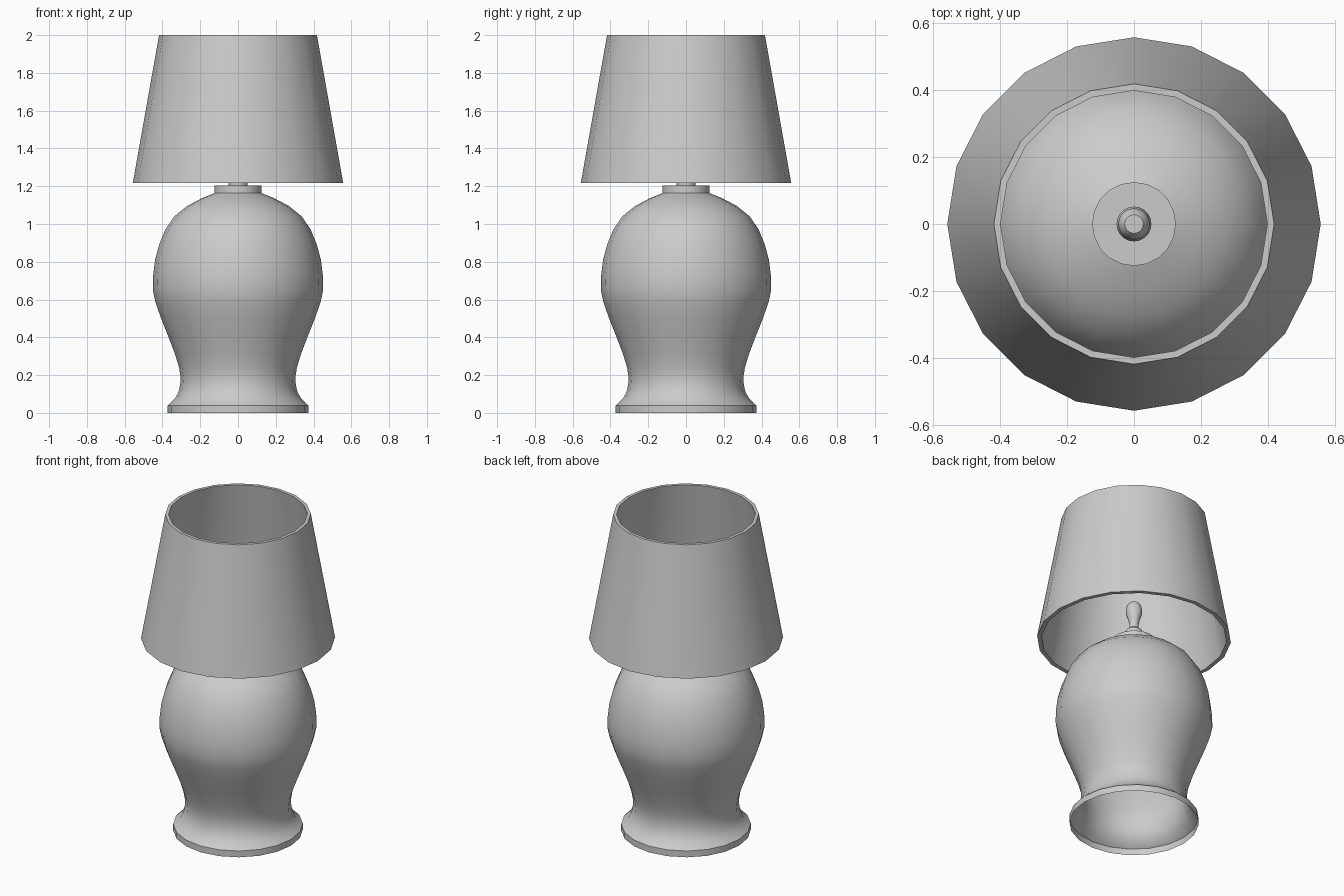
import bpy, bmesh, math

if "Cube" in bpy.data.objects:
    bpy.data.objects.remove(bpy.data.objects["Cube"])

SIDES = 20


def lathe(name, profile, closed=False, cap_top=False):
    """Revolve (radius, z) points around the z axis."""
    bm = bmesh.new()
    rings = []
    for r, z in profile:
        rings.append([bm.verts.new((r * math.cos(2 * math.pi * i / SIDES),
                                    r * math.sin(2 * math.pi * i / SIDES), z))
                      for i in range(SIDES)])
    pairs = list(zip(rings, rings[1:]))
    if closed:
        pairs.append((rings[-1], rings[0]))
    for a, b in pairs:
        for i in range(SIDES):
            j = (i + 1) % SIDES
            bm.faces.new((a[i], a[j], b[j], b[i]))
    if cap_top:
        bm.faces.new(rings[-1])
    mesh = bpy.data.meshes.new(name)
    bm.to_mesh(mesh)
    bm.free()
    obj = bpy.data.objects.new(name, mesh)
    bpy.context.collection.objects.link(obj)
    bpy.ops.object.select_all(action='DESELECT')
    obj.select_set(True)
    bpy.context.view_layer.objects.active = obj
    bpy.ops.object.shade_smooth_by_angle(angle=math.radians(35))
    return obj


# Hollow vase body, open underneath, with foot rim and neck collar
lathe("lamp_body", [
    (0.372, 0.0), (0.372, 0.04), (0.365, 0.045), (0.335, 0.075), (0.315, 0.11),
    (0.306, 0.15), (0.304, 0.19), (0.312, 0.24), (0.333, 0.31), (0.371, 0.41),
    (0.411, 0.51), (0.438, 0.59), (0.451, 0.65), (0.449, 0.73), (0.439, 0.81),
    (0.418, 0.89), (0.385, 0.97), (0.338, 1.04), (0.270, 1.095), (0.195, 1.135),
    (0.125, 1.163), (0.125, 1.203), (0.05, 1.203)], cap_top=True)

# Finial standing on the neck, inside the shade
lathe("finial", [
    (0.050, 1.203), (0.052, 1.25), (0.047, 1.27), (0.028, 1.285), (0.025, 1.31),
    (0.034, 1.345), (0.046, 1.385), (0.047, 1.41), (0.041, 1.435), (0.028, 1.452)],
    cap_top=True)

# Tapered shade with wall thickness, open top and bottom
lathe("lamp_shade", [
    (0.557, 1.217), (0.418, 2.0), (0.398, 2.0), (0.532, 1.217)], closed=True)
